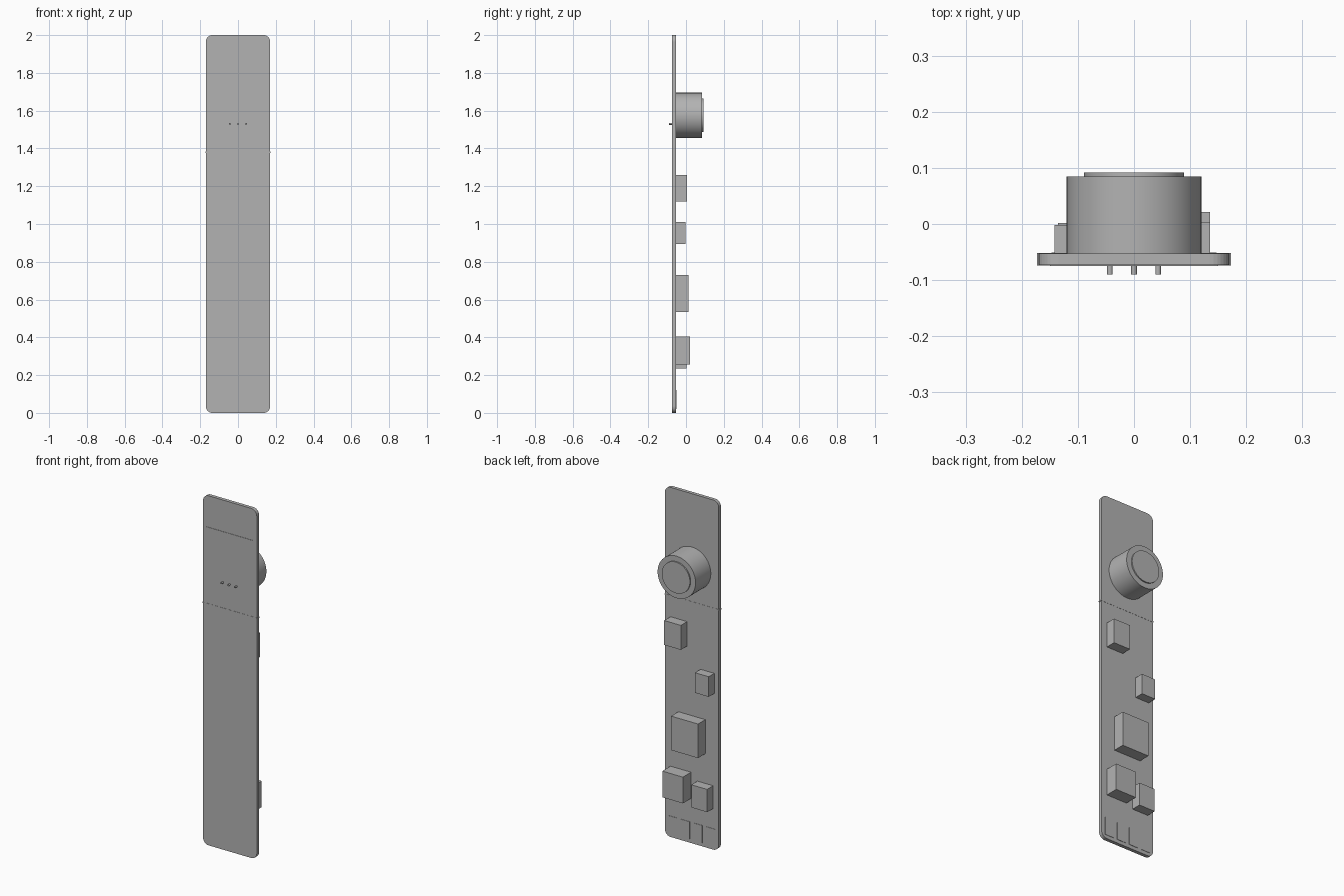
import bpy, bmesh, math

cube = bpy.data.objects.get("Cube")
if cube:
    bpy.data.objects.remove(cube, do_unlink=True)

grey = bpy.data.materials.new("plain grey")
grey.use_nodes = True
colour = (0.45, 0.45, 0.45, 1)
grey.diffuse_color = colour
grey.node_tree.nodes["Principled BSDF"].inputs["Base Color"].default_value = colour

FRONT, BACK = -0.073, -0.053  # board faces in y


def box(name, x, y, z, corner=0):
    """Box from (min, max) ranges, optionally with rounded corners seen from the front."""
    bm = bmesh.new()
    bmesh.ops.create_cube(bm, size=1)
    for v in bm.verts:
        for i, (lo, hi) in enumerate((x, y, z)):
            v.co[i] = lo if v.co[i] < 0 else hi
    if corner:
        edges = [e for e in bm.edges if abs(e.verts[0].co.y - e.verts[1].co.y) > 1e-4]
        bmesh.ops.bevel(bm, geom=edges, offset=corner, segments=8,
                        profile=0.5, affect='EDGES')
    me = bpy.data.meshes.new(name)
    bm.to_mesh(me)
    bm.free()
    ob = bpy.data.objects.new(name, me)
    bpy.context.collection.objects.link(ob)
    me.materials.append(grey)
    return ob


def disc(name, x, z, radius, y, sides):
    """Cylinder running along y."""
    bpy.ops.mesh.primitive_cylinder_add(
        vertices=sides, radius=radius, depth=y[1] - y[0],
        location=(x, sum(y) / 2, z), rotation=(math.pi / 2, 0, 0))
    ob = bpy.context.object
    ob.name = name
    ob.data.materials.append(grey)
    bpy.ops.object.shade_smooth_by_angle(angle=math.radians(35))
    return ob


# Circuit board, front panel and dividing line
box("board", (-0.17, 0.17), (FRONT, BACK), (0, 2), corner=0.035)
box("front_panel", (-0.15, 0.15), (FRONT - 0.002, FRONT), (1.44, 1.82))
box("dividing_line", (-0.173, 0.173), (FRONT - 0.001, BACK + 0.001), (1.377, 1.383))

# Round housing with raised cap
disc("round_housing", 0, 1.575, 0.12, (BACK, 0.085), 64)
disc("round_cap", 0, 1.575, 0.089, (0.085, 0.092), 64)

# Pins on the front
for i in (-1, 0, 1):
    disc(f"front_pin_{i + 2}", i * 0.043, 1.53, 0.005, (-0.09, FRONT), 16)

# Block components on the back: x range, top of block in y, z range
blocks = {
    "upper_block": ((0.03, 0.135), 0.004, (1.12, 1.26)),
    "side_block": ((-0.142, -0.055), -0.002, (0.895, 1.01)),
    "main_block": ((-0.085, 0.085), 0.013, (0.535, 0.73)),
    "lower_left_block": ((0.005, 0.135), 0.021, (0.255, 0.405)),
    "lower_right_block": ((-0.135, -0.035), 0.002, (0.235, 0.365)),
}
for name, (x, top, z) in blocks.items():
    box(name, x, (BACK, top), z)

# Contact pads along the bottom of the back
for i in range(4):
    cx = -0.12 + i * 0.08
    box(f"contact_pad_{i + 1}", (cx - 0.027, cx + 0.027), (BACK, BACK + 0.002), (0.02, 0.12))
